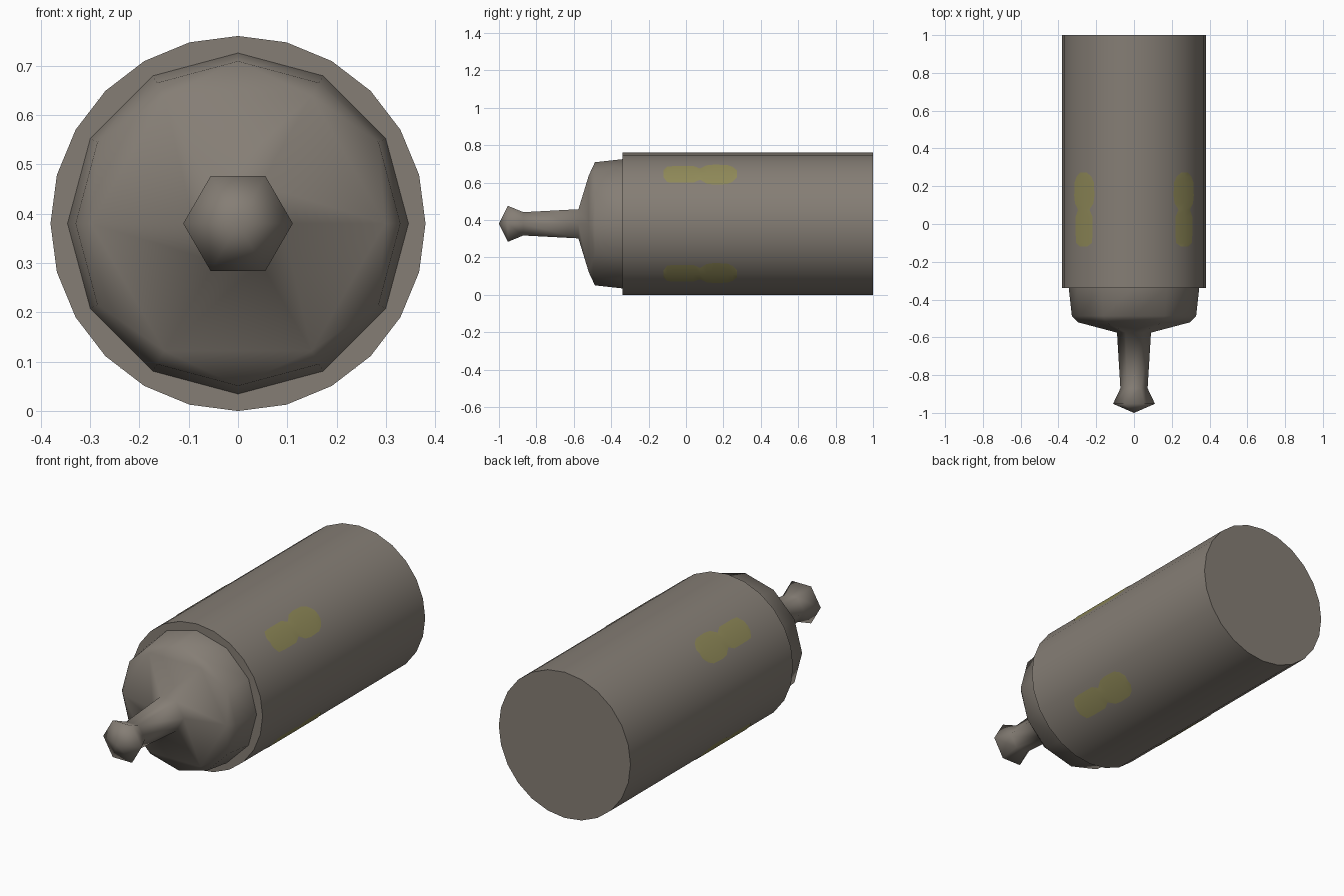
import bpy, bmesh, math

if "Cube" in bpy.data.objects:
    bpy.data.objects.remove(bpy.data.objects["Cube"])

R, CZ = 0.38, 0.38          # barrel radius and axis height


def material(name, rgb):
    m = bpy.data.materials.new(name)
    m.diffuse_color = (*rgb, 1.0)
    m.use_nodes = True
    m.node_tree.nodes["Principled BSDF"].inputs["Base Color"].default_value = m.diffuse_color
    return m


grey = material("warm_grey", (0.235, 0.208, 0.178))
yellow = material("dull_yellow", (0.28, 0.255, 0.10))


def finish(bm, name, mat, angle):
    bmesh.ops.recalc_face_normals(bm, faces=bm.faces)
    me = bpy.data.meshes.new(name)
    bm.to_mesh(me)
    bm.free()
    me.materials.append(mat)
    ob = bpy.data.objects.new(name, me)
    bpy.context.collection.objects.link(ob)
    bpy.ops.object.select_all(action='DESELECT')
    ob.select_set(True)
    bpy.context.view_layer.objects.active = ob
    bpy.ops.object.shade_smooth_by_angle(angle=math.radians(angle))
    return ob


def ring(bm, n, y, r):
    """Ring of n vertices around the barrel axis, first one on +x."""
    return [bm.verts.new((r * math.cos(2 * math.pi * i / n), y,
                          CZ + r * math.sin(2 * math.pi * i / n))) for i in range(n)]


def bridge(bm, a, b):
    """Join two rings; a may have twice as many vertices as b."""
    n, m = len(a), len(b)
    for i in range(m):
        j = (i + 1) % m
        if n == m:
            bm.faces.new((a[i], a[j], b[j], b[i]))
        else:
            p, q, s = a[2 * i], a[2 * i + 1], a[(2 * i + 2) % n]
            bm.faces.new((p, q, b[i]))
            bm.faces.new((q, b[j], b[i]))
            bm.faces.new((q, s, b[j]))


# Barrel: 24-sided closed cylinder
bm = bmesh.new()
back, front = ring(bm, 24, 1.0, R), ring(bm, 24, -0.34, R)
bridge(bm, back, front)
bm.faces.new(back)
bm.faces.new(front)
finish(bm, "barrel", grey, 40)

# Nose: 12-sided dome narrowing to a six-sided stem with a pointed knob
profile = [(12, -0.335, 0.346), (12, -0.487, 0.329), (6, -0.52, 0.298), (6, -0.575, 0.09),
           (6, -0.87, 0.072), (6, -0.952, 0.111)]
bm = bmesh.new()
rings = [ring(bm, *p) for p in profile]
for a, b in zip(rings, rings[1:]):
    bridge(bm, a, b)
tip = bm.verts.new((0, -1.0, CZ))
for i in range(6):
    bm.faces.new((rings[-1][i], rings[-1][(i + 1) % 6], tip))
finish(bm, "nose", grey, 180)

# Marks: four thin two-lobed patches lying on the barrel facets (y, half-angle in degrees)
outline = [(-0.12, 4), (-0.10, 9), (-0.06, 9.5), (0.04, 9.5), (0.075, 6.5),
           (0.11, 10.5), (0.15, 11.5), (0.22, 11), (0.25, 8.5), (0.272, 4)]


def on_barrel(centre, offset, y):
    half = math.radians(7.5)
    r = R * math.cos(half) / math.cos(math.radians(abs(offset)) - half) + 0.002
    t = math.radians(centre + offset)
    return (r * math.cos(t), y, CZ + r * math.sin(t))


for name, centre in (("right_upper", 45), ("left_upper", 135),
                     ("left_lower", 225), ("right_lower", 315)):
    bm = bmesh.new()
    rows = [[bm.verts.new(on_barrel(centre, s * w, y)) for s in (1, 0, -1)]
            for y, w in outline]
    for a, b in zip(rows, rows[1:]):
        for k in (0, 1):
            bm.faces.new((a[k], a[k + 1], b[k + 1], b[k]))
    # face outwards
    bm.normal_update()
    f = bm.faces[:][0]
    c = f.calc_center_median()
    flip = f.normal.x * c.x + f.normal.z * (c.z - CZ) < 0
    me_faces = bm.faces[:]
    if flip:
        bmesh.ops.reverse_faces(bm, faces=me_faces)
    me = bpy.data.meshes.new(name + "_mark")
    for f in bm.faces:
        f.smooth = True
    bm.to_mesh(me)
    bm.free()
    me.materials.append(yellow)
    bpy.context.collection.objects.link(bpy.data.objects.new(name + "_mark", me))
